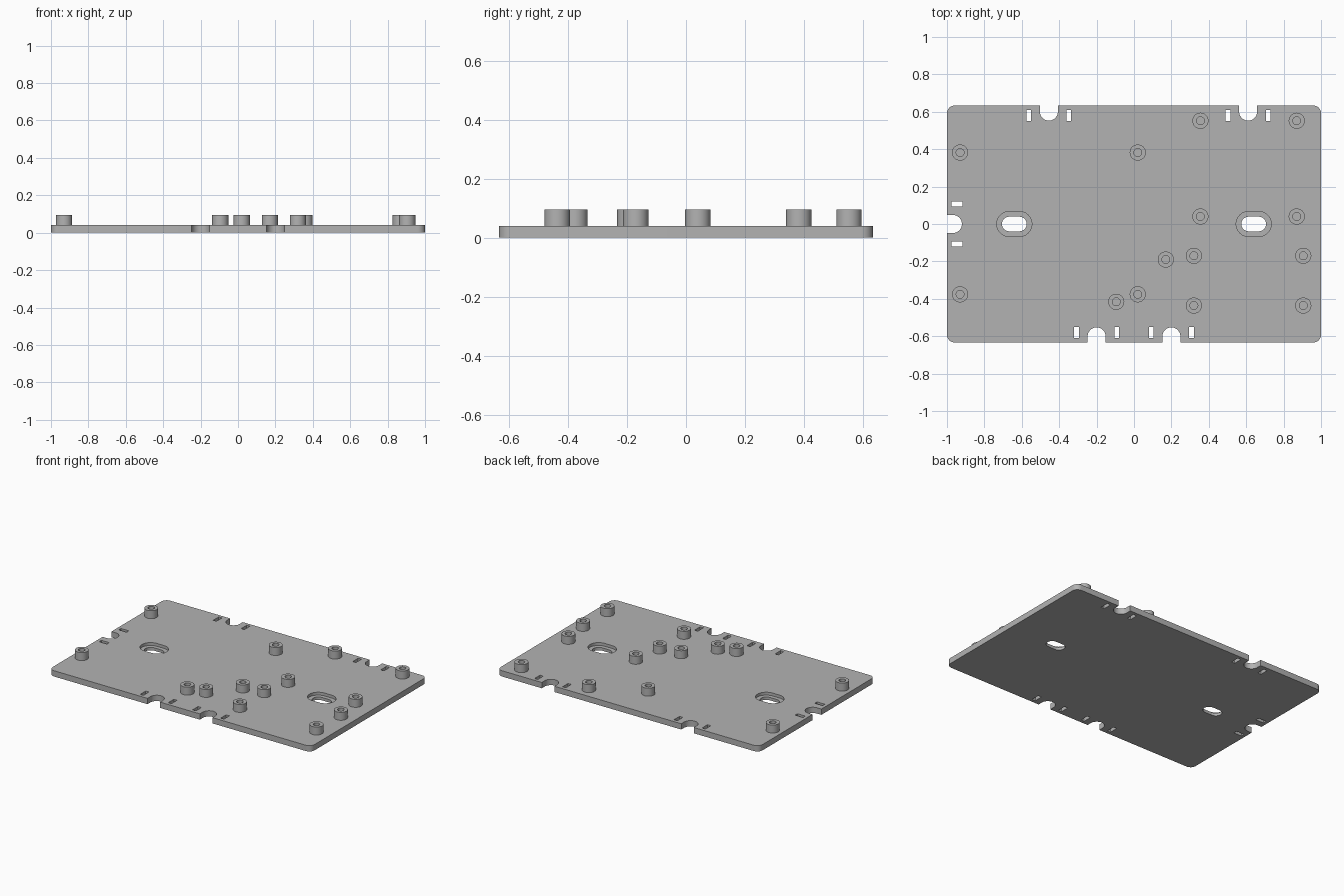
import bpy, bmesh, math
from mathutils import Vector, Matrix

cube = bpy.data.objects.get("Cube")
if cube:
    bpy.data.objects.remove(cube, do_unlink=True)

W, D, T = 1.0, 0.633, 0.04      # plate half width, half depth, thickness
TOP = 0.095                     # standoff top height

grey = bpy.data.materials.new("matte_grey")
grey.use_nodes = True
colour = (0.45, 0.45, 0.45, 1)
grey.diffuse_color = colour
grey.node_tree.nodes["Principled BSDF"].inputs["Base Color"].default_value = colour


def make_object(name, bm):
    bmesh.ops.recalc_face_normals(bm, faces=bm.faces)
    mesh = bpy.data.meshes.new(name)
    bm.to_mesh(mesh)
    bm.free()
    mesh.materials.append(grey)
    ob = bpy.data.objects.new(name, mesh)
    bpy.context.collection.objects.link(ob)
    return ob


def rounded(hx, hy, r, steps=12):
    """Outline of a rectangle with rounded corners."""
    pts = []
    for q, (sx, sy) in enumerate([(1, 1), (-1, 1), (-1, -1), (1, -1)]):
        for i in range(steps + 1):
            a = math.pi / 2 * (q + i / steps)
            p = Vector((sx * (hx - r) + r * math.cos(a), sy * (hy - r) + r * math.sin(a), 0))
            if not pts or (p - pts[-1]).length > 1e-5:
                pts.append(p)
    if (pts[0] - pts[-1]).length < 1e-5:
        pts.pop()
    return pts


def box(hx, hy):
    return [Vector((x, y, 0)) for x, y in [(hx, hy), (-hx, hy), (-hx, -hy), (hx, -hy)]]


def prism(bm, pts, z0, z1, at=Matrix()):
    """Extrude an outline, placed by a matrix, from z0 up to z1."""
    base = bm.faces.new([bm.verts.new(at @ p + Vector((0, 0, z0))) for p in pts])
    top = bmesh.ops.extrude_face_region(bm, geom=[base])["geom"]
    verts = [v for v in top if isinstance(v, bmesh.types.BMVert)]
    bmesh.ops.translate(bm, verts=verts, vec=(0, 0, z1 - z0))


# Base plate
bm = bmesh.new()
prism(bm, rounded(W, D, 0.04), 0, T)
plate = make_object("base_plate", bm)

# Cable notches, each flanked by two tie slots, along the edges
through = bmesh.new()
notches = [(-0.455, D, 0), (0.61, D, 0), (-0.2, -D, 180), (0.2, -D, 180), (-W, 0, 90)]
for x, y, turn in notches:
    at = Matrix.Translation((x, y, 0)) @ Matrix.Rotation(math.radians(turn), 4, "Z")
    prism(through, rounded(0.048, 0.08, 0.048), -0.1, 0.2, at)
    for side in (-1, 1):
        prism(through, box(0.0125, 0.03), -0.1, 0.2,
              at @ Matrix.Translation((side * 0.107, -0.053, 0)))

# Mounting slots with a recessed ledge
recess = bmesh.new()
for x in (-0.64, 0.64):
    at = Matrix.Translation((x, 0, 0))
    prism(through, rounded(0.066, 0.039, 0.039), -0.1, 0.2, at)
    prism(recess, rounded(0.094, 0.067, 0.067), T / 2, 0.2, at)

# Cut the plate, then discard the cutters
cutters = [make_object("through_cutter", through), make_object("recess_cutter", recess)]
for cutter in cutters:
    cutter.hide_render = True
    mod = plate.modifiers.new("cut", "BOOLEAN")
    mod.operation = "DIFFERENCE"
    mod.solver = "EXACT"
    mod.object = cutter
bpy.context.view_layer.objects.active = plate
for mod in list(plate.modifiers):
    bpy.ops.object.modifier_apply(modifier=mod.name)
for cutter in cutters:
    bpy.data.objects.remove(cutter, do_unlink=True)

# Hollow standoffs: a lathed wall profile shared by every copy
bm = bmesh.new()
profile = [(0.043, T), (0.043, TOP), (0.021, TOP), (0.021, T)]
verts = [bm.verts.new((r, 0, z)) for r, z in profile]
edges = [bm.edges.new(pair) for pair in zip(verts, verts[1:])]
bmesh.ops.spin(bm, geom=verts + edges, cent=(0, 0, 0), axis=(0, 0, 1),
               angle=math.tau, steps=40, use_merge=True)
bmesh.ops.remove_doubles(bm, verts=bm.verts, dist=1e-5)
first = make_object("standoff", bm)

spots = [(x, y) for x in (-0.93, 0.02) for y in (-0.376, 0.382)]
spots += [(x, y) for x in (0.355, 0.87) for y in (0.04, 0.552)]
spots += [(x, y) for x in (0.32, 0.905) for y in (-0.17, -0.436)]
spots += [(0.17, -0.19), (-0.095, -0.416)]
for i, (x, y) in enumerate(spots):
    ob = first if i == 0 else bpy.data.objects.new("standoff", first.data)
    if i:
        bpy.context.collection.objects.link(ob)
    ob.location = (x, y, 0)

# Smooth the round walls, keep the rims sharp
for ob in (plate, first):
    bpy.ops.object.select_all(action="DESELECT")
    ob.select_set(True)
    bpy.context.view_layer.objects.active = ob
    bpy.ops.object.shade_smooth_by_angle(angle=math.radians(30))
